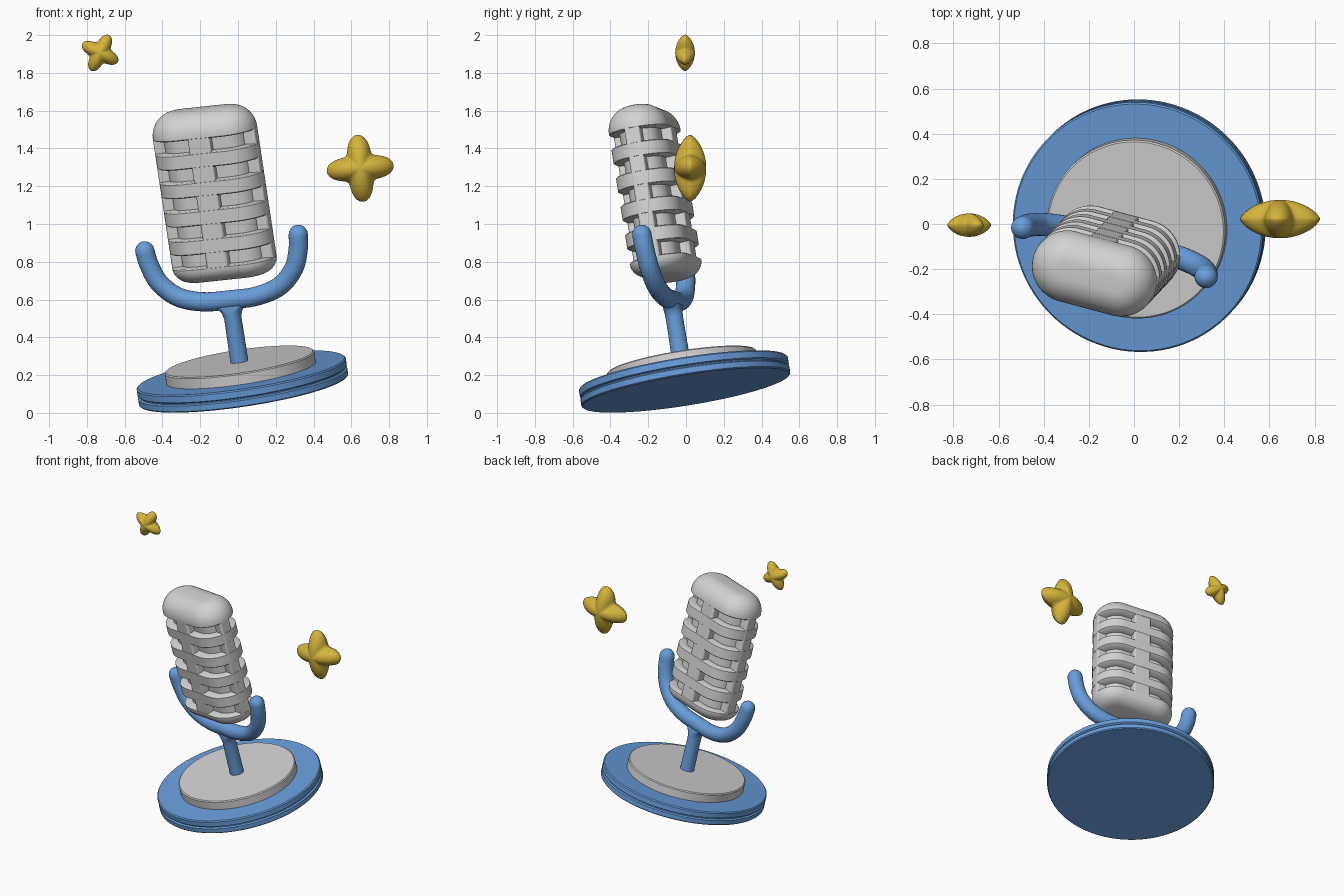
import bpy, math
from mathutils import Matrix, Vector

if "Cube" in bpy.data.objects:
    bpy.data.objects.remove(bpy.data.objects["Cube"], do_unlink=True)


def material(name, rgb):
    m = bpy.data.materials.new(name)
    m.use_nodes = True
    m.diffuse_color = (*rgb, 1)
    m.node_tree.nodes["Principled BSDF"].inputs["Base Color"].default_value = (*rgb, 1)
    return m


blue = material("soft blue", (0.14, 0.34, 0.70))
white = material("off white", (0.65, 0.65, 0.65))
gold = material("gold", (0.66, 0.45, 0.045))

# Shared leaning frame of the whole microphone
up = Vector((-0.15, -0.16, 1)).normalized()
side = Vector((0.966, -0.259, 0.1035)).normalized()
back = up.cross(side)
LEAN = Matrix((side, back, up)).transposed().to_4x4()
LEAN.translation = (0.03, 0, 0.12)


def add_mesh(name, verts, faces, mat, matrix):
    me = bpy.data.meshes.new(name)
    me.from_pydata(verts, [], faces)
    me.materials.append(mat)
    ob = bpy.data.objects.new(name, me)
    bpy.context.collection.objects.link(ob)
    ob.matrix_world = matrix
    bpy.ops.object.select_all(action='DESELECT')
    ob.select_set(True)
    bpy.context.view_layer.objects.active = ob
    bpy.ops.object.shade_smooth_by_angle(angle=math.radians(40))
    return ob


def bridge(rings, n):
    """Quads between stacked rings, with end caps."""
    faces = [(i * n + j, i * n + (j + 1) % n, (i + 1) * n + (j + 1) % n, (i + 1) * n + j)
             for i in range(rings - 1) for j in range(n)]
    return faces + [tuple(reversed(range(n))), tuple(range((rings - 1) * n, rings * n))]


def loft(name, profile, mat, n=64):
    """Stack of stadium rings: (half straight length, radius, height)."""
    verts = []
    for a, r, z in profile:
        for j in range(n):
            t = 2 * math.pi * (j + 0.5) / n
            c = math.cos(t)
            verts.append((math.copysign(a, c) + r * c, r * math.sin(t), z))
    return add_mesh(name, verts, bridge(len(profile), n), mat, LEAN)


def box(name, hx, hy, z0, z1, mat, bevel):
    verts = [(x * hx, y * hy, z) for z in (z0, z1)
             for x, y in ((-1, -1), (1, -1), (1, 1), (-1, 1))]
    ob = add_mesh(name, verts, bridge(2, 4), mat, LEAN)
    b = ob.modifiers.new("soft edges", 'BEVEL')
    b.width, b.segments = bevel, 3
    return ob


# Base: grooved foot disc and raised plate
R = 0.56
loft("base_disc", [(0, R - 0.006, 0), (0, R, 0.006), (0, R, 0.036), (0, R - 0.012, 0.042),
                   (0, R - 0.012, 0.048), (0, R, 0.054), (0, R, 0.088), (0, R - 0.007, 0.095)], blue, 96)
loft("base_plate", [(0, 0.4, 0.09), (0, 0.4, 0.15), (0, 0.393, 0.156)], white, 96)

# Stem, flaring sideways into the yoke
loft("stem", [(0, 0.048, 0.15), (0, 0.046, 0.39), (0.007, 0.046, 0.42),
              (0.024, 0.045, 0.445), (0.055, 0.04, 0.463), (0.06, 0.03, 0.49)], blue, 32)

# Yoke: mirrored smooth path swept with a round section and domed tips
half = [(0.15, 0.495), (0.28, 0.535), (0.37, 0.62), (0.41, 0.72), (0.423, 0.80)]
ctrl = [(-x, z) for x, z in reversed(half)] + [(0, 0.49)] + half
P = [Vector((x, 0, z)) for x, z in ctrl]
P = [2 * P[0] - P[1]] + P + [2 * P[-1] - P[-2]]
path = []
for i in range(1, len(P) - 2):
    a, b, c, d = P[i - 1:i + 3]
    for k in range(6):
        t = k / 6
        path.append(0.5 * (2 * b + (c - a) * t + (2 * a - 5 * b + 4 * c - d) * t**2
                           + (3 * b - a - 3 * c + d) * t**3))
path.append(P[-2])
rad = 0.051
first, last = (path[0] - path[1]).normalized(), (path[-1] - path[-2]).normalized()
caps = [math.radians(g) for g in (20, 40, 60, 80, 88)]
stations = [(path[0] + first * rad * math.sin(g), rad * math.cos(g), -first) for g in reversed(caps)]
for i, p in enumerate(path):
    tangent = path[min(i + 1, len(path) - 1)] - path[max(i - 1, 0)]
    stations.append((p, rad, tangent.normalized()))
stations += [(path[-1] + last * rad * math.sin(g), rad * math.cos(g), last) for g in caps]
N = 24
tube = []
for p, r, tangent in stations:
    normal = Vector((0, 1, 0)).cross(tangent)
    for j in range(N):
        t = 2 * math.pi * j / N
        tube.append(p + normal * (r * math.sin(t)) + Vector((0, -r * math.cos(t), 0)))
yoke = add_mesh("yoke", tube, bridge(len(stations), N), blue, LEAN)

# Microphone head: rounded stadium body with five deep grooves
A, RAD, LOW, HIGH = 0.122, 0.16, 0.61, 1.53
MID, PITCH, GAP, DEEP = 1.045, 0.154, 0.039, 0.055
quarter = [math.radians(9 * k) for k in range(11)]
profile = [(A, RAD - 0.1 * (1 - math.sin(g)), LOW + 0.084 * (1 - math.cos(g))) for g in quarter]
for k in range(-2, 3):
    z = MID + k * PITCH
    profile += [(A, RAD, z - GAP - 0.003), (A, RAD - 0.006, z - GAP + 0.002),
                (A, RAD - DEEP, z - GAP + 0.004), (A, RAD - DEEP, z + GAP - 0.004),
                (A, RAD - 0.006, z + GAP - 0.002), (A, RAD, z + GAP + 0.003)]
profile += [(A, RAD - 0.13 * (1 - math.cos(g)), HIGH - 0.13 * (1 - math.sin(g))) for g in quarter]
loft("microphone_head", profile, white, 80)

# Upright ribs crossing the grooves at front, back and both sides
z0, z1 = MID - 2.4 * PITCH, MID + 2.4 * PITCH
box("front_back_rib", 0.06, RAD - 0.001, z0, z1, white, 0.012)
box("side_rib", A + RAD - 0.002, 0.042, z0, z1, white, 0.012)


# Puffy four-pointed stars
def star(name, centre, reach, thick, turn, n=64, rows=20):
    verts = []
    for i in range(rows + 1):
        g = math.pi * (0.01 + 0.98 * i / rows)
        s = math.sin(g)
        y = thick * math.copysign(abs(math.cos(g)) ** 1.4, math.cos(g))
        for j in range(n):
            t = 2 * math.pi * j / n
            r = reach * s * (0.56 + 0.44 * math.cos(2 * t) ** 2)
            verts.append((r * math.cos(t), y, r * math.sin(t)))
    m = Matrix.Translation(centre) @ Matrix.Rotation(math.radians(-turn), 4, 'Y')
    return add_mesh(name, verts, bridge(rows + 1, n), gold, m)


star("large_star", (0.647, 0.022, 1.295), 0.178, 0.085, 5)
star("small_star", (-0.73, -0.005, 1.906), 0.106, 0.052, -27)
